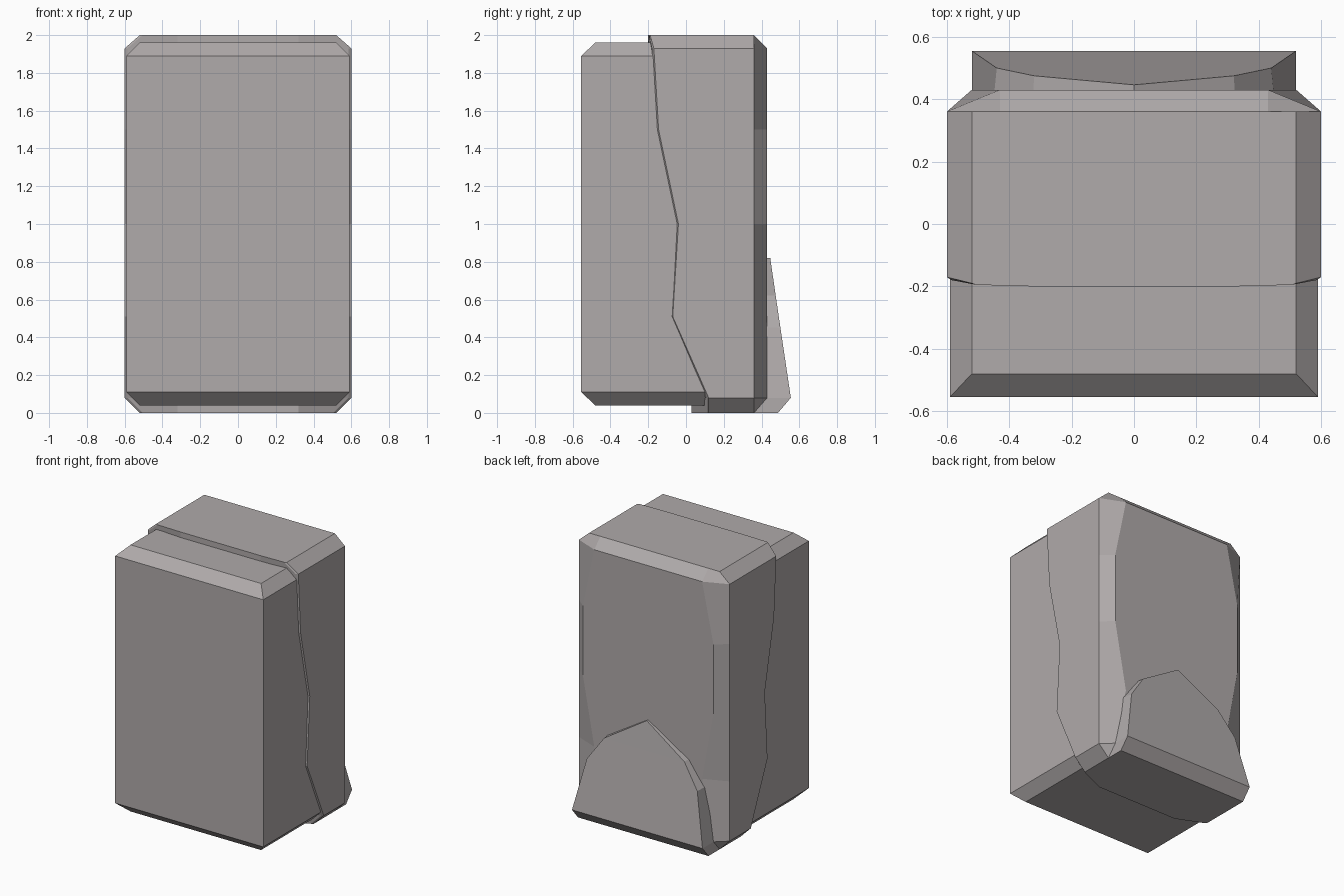
import bpy, bmesh

if "Cube" in bpy.data.objects:
    bpy.data.objects.remove(bpy.data.objects["Cube"])

# Warm dark grey shared by all parts
stone = bpy.data.materials.new("warm_grey")
stone.diffuse_color = (0.433, 0.405, 0.405, 1)
stone.use_nodes = True
stone.node_tree.nodes["Principled BSDF"].inputs["Base Color"].default_value = stone.diffuse_color


def loft(name, rings, caps=True):
    """Join equal-length rings of points; cap ends whole or as mirrored strips."""
    bm = bmesh.new()
    rows = [[bm.verts.new(p) for p in ring] for ring in rings]
    n = len(rows[0])
    for a, b in zip(rows, rows[1:]):
        for i in range(n):
            j = (i + 1) % n
            bm.faces.new((a[i], a[j], b[j], b[i]))
    for row in (rows[0], rows[-1]):
        if caps:
            bm.faces.new(row)
        else:
            for i in range(n // 2 - 1):
                bm.faces.new((row[i], row[i + 1], row[n - 2 - i], row[n - 1 - i]))
    bmesh.ops.remove_doubles(bm, verts=bm.verts, dist=0.0005)
    bmesh.ops.recalc_face_normals(bm, faces=bm.faces)
    mesh = bpy.data.meshes.new(name)
    bm.to_mesh(mesh)
    bm.free()
    mesh.materials.append(stone)
    obj = bpy.data.objects.new(name, mesh)
    bpy.context.collection.objects.link(obj)
    return obj


def mirrored(half):
    """Close a right-hand half outline by mirroring it across x = 0."""
    return half + [(-p[0], *p[1:]) for p in reversed(half)]


# Front slab: straight upright edges, bevelled top and bottom rims
loft("front_slab", [
    mirrored([(x, y, z), (x, 0.2, z)])
    for x, y, z in [(0.52, -0.48, 0.04), (0.59, -0.555, 0.11),
                    (0.59, -0.555, 1.89), (0.52, -0.48, 1.96)]])

# Rear slab: height, side x, front y (centre, middle, side), back y, back corner x
rows = [
    (0.00, 0.52, 0.03, 0.11, 0.12, 0.36, 0.52),
    (0.08, 0.60, 0.03, 0.11, 0.12, 0.43, 0.52),
    (0.51, 0.60, -0.10, -0.075, -0.07, 0.43, 0.43),
    (1.00, 0.60, -0.06, -0.05, -0.04, 0.43, 0.52),
    (1.50, 0.60, -0.17, -0.155, -0.145, 0.43, 0.52),
    (1.93, 0.60, -0.20, -0.18, -0.17, 0.43, 0.43),
    (2.00, 0.52, -0.20, -0.195, -0.19, 0.36, 0.43),
]
loft("rear_slab", [
    mirrored([(0.32, yc, z), (sx - 0.015, ym, z), (sx, ys, z),
              (sx, 0.36, z), (bx, yb, z)])
    for z, sx, yc, ym, ys, yb, bx in rows])

# Sloping arched flap low on the back, with a bevelled bottom edge
face = [(0.52, 0.487, 0.0), (0.52, 0.555, 0.08), (0.44, 0.50, 0.45),
        (0.32, 0.475, 0.62), (0.0, 0.446, 0.82)]
base = [(0.52, 0.30, 0.0), (0.52, 0.30, 0.08), (0.46, 0.30, 0.46),
        (0.33, 0.30, 0.63), (0.0, 0.30, 0.82)]
loft("back_flap", [mirrored(base), mirrored(face)], caps=False)
